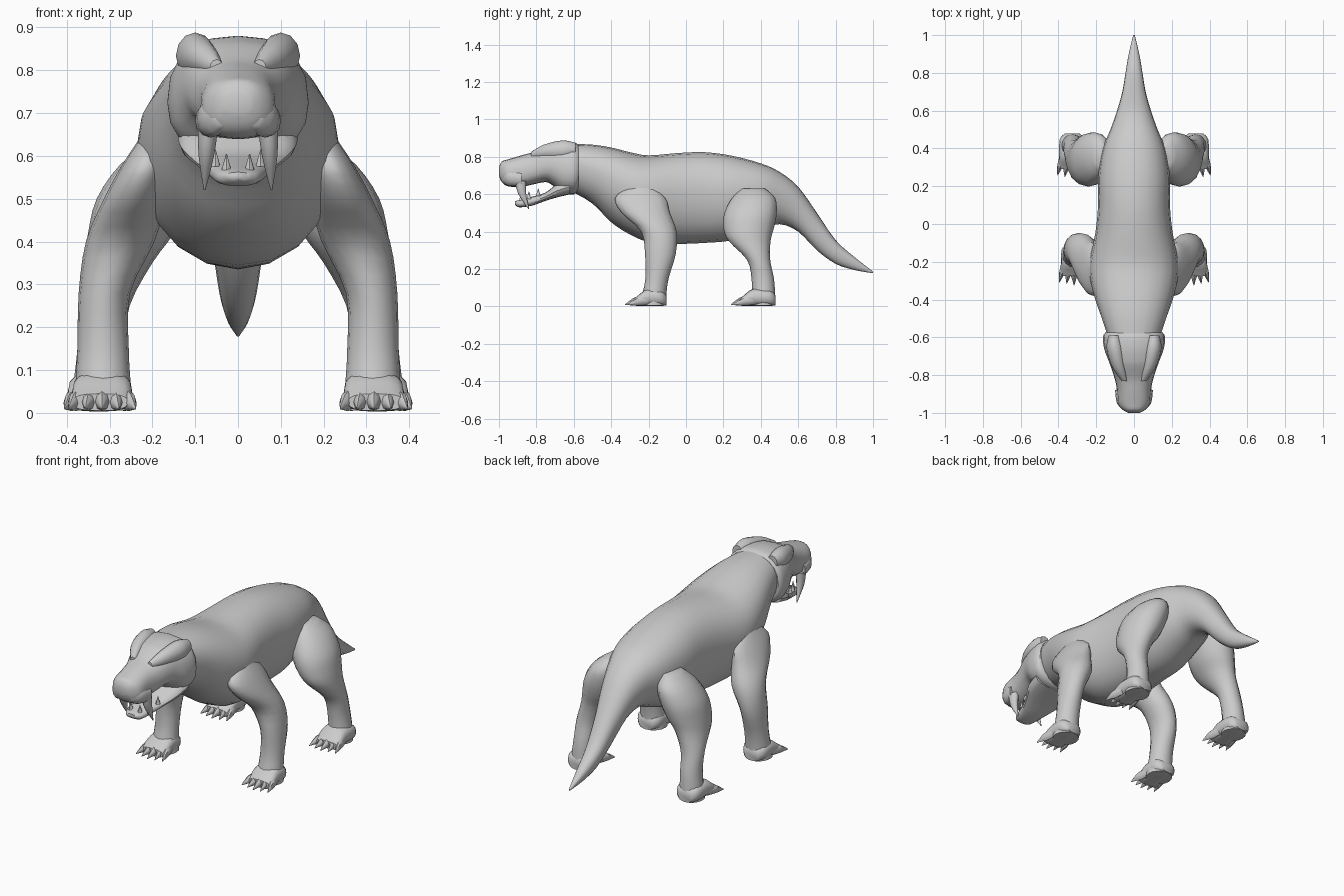
import bpy, bmesh, math

cube = bpy.data.objects.get("Cube")
if cube:
    bpy.data.objects.remove(cube, do_unlink=True)


def material(name, rgb):
    m = bpy.data.materials.new(name)
    m.use_nodes = True
    m.diffuse_color = (*rgb, 1)
    m.node_tree.nodes["Principled BSDF"].inputs["Base Color"].default_value = (*rgb, 1)
    return m


HIDE = material("grey hide", (0.6, 0.6, 0.6))


def smooth_rings(rings, steps):
    """Catmull-Rom interpolation between section parameters."""
    out = []
    for i in range(len(rings) - 1):
        p0, p1, p2, p3 = (rings[min(max(j, 0), len(rings) - 1)] for j in range(i - 1, i + 3))
        for s in range(steps):
            t = s / steps
            out.append([b + t * ((c - a) + t * ((2 * a - 5 * b + 4 * c - d)
                        + t * (3 * b - a - 3 * c + d))) / 2
                        for a, b, c, d in zip(p0, p1, p2, p3)])
    return out + [rings[-1]]


def bulge(v, e):
    return math.copysign(abs(v) ** e, v)


def along_y(ring, angle, mid, e):
    """Upright section: y, top, bottom, half width, centre x."""
    y, top, bottom, w, cx = ring
    zc = bottom + (top - bottom) * mid
    s = bulge(math.sin(angle), e)
    return (cx + w * bulge(math.cos(angle), e), y,
            zc + s * ((top - zc) if s > 0 else (zc - bottom)))


def along_z(ring, angle, mid, e):
    """Level section: z, centre x, centre y, x radius, y radius."""
    z, x, y, rx, ry = ring
    return (x + rx * bulge(math.cos(angle), e), y + ry * bulge(math.sin(angle), e), z)


def loft(name, section, rings, sides=16, steps=3, mid=0.5, e=1.0, mirror=False):
    rings = [(*r, 0) if len(r) == 4 else r for r in rings]
    bm = bmesh.new()
    loops = [[bm.verts.new(section(r, math.tau * k / sides, mid, e)) for k in range(sides)]
             for r in smooth_rings(rings, steps)]
    for a, b in zip(loops, loops[1:]):
        for k in range(sides):
            n = (k + 1) % sides
            bm.faces.new((a[k], a[n], b[n], b[k]))
    bm.faces.new(loops[0])
    bm.faces.new(loops[-1])
    bmesh.ops.recalc_face_normals(bm, faces=bm.faces)
    mesh = bpy.data.meshes.new(name)
    bm.to_mesh(mesh)
    bm.free()
    mesh.materials.append(HIDE)
    obj = bpy.data.objects.new(name, mesh)
    bpy.context.collection.objects.link(obj)
    if mirror:
        obj.modifiers.new("mirror", 'MIRROR')
    bpy.ops.object.select_all(action='DESELECT')
    obj.select_set(True)
    bpy.context.view_layer.objects.active = obj
    bpy.ops.object.shade_smooth_by_angle(angle=math.radians(45))
    return obj


# Neck, trunk and tail in one tapering sweep
loft("body", along_y, [
    (-.62, .87, .62, .13), (-.5, .865, .55, .17), (-.4, .85, .45, .205),
    (-.3, .825, .385, .23), (-.2, .808, .345, .235), (-.05, .82, .335, .205),
    (.1, .825, .34, .19), (.25, .805, .355, .19), (.4, .765, .41, .165),
    (.5, .72, .44, .125), (.6, .64, .4, .09), (.7, .5, .3, .062),
    (.8, .355, .228, .045), (.9, .265, .195, .028), (1, .187, .178, .004)],
    sides=20, mid=.58, e=.92)

# Skull with a deep muzzle, open jaw beneath
loft("skull", along_y, [
    (-1, .745, .7, .03), (-.985, .775, .665, .058), (-.95, .787, .642, .085),
    (-.88, .808, .64, .09), (-.82, .825, .652, .102), (-.75, .86, .665, .125),
    (-.71, .872, .645, .14), (-.66, .88, .605, .158), (-.6, .878, .6, .165),
    (-.575, .865, .62, .152)], sides=20, mid=.45, e=.82)
loft("lower_jaw", along_y, [
    (-.915, .562, .545, .025), (-.89, .57, .53, .05), (-.82, .588, .54, .07),
    (-.75, .61, .565, .1), (-.69, .655, .583, .132), (-.62, .68, .6, .14)], e=.75)
loft("brow_ridge", along_y, [
    (-.83, .825, .79, .015, .05), (-.76, .865, .79, .035, .08),
    (-.66, .888, .78, .045, .1), (-.59, .875, .8, .03, .105)], sides=12, mirror=True)
loft("nostril_pad", along_y, [
    (-.985, .72, .67, .018, .035), (-.95, .735, .645, .035, .055),
    (-.88, .72, .645, .025, .075)], sides=12, mirror=True)

# Teeth
loft("upper_fang", along_z, [
    (.67, .07, -.885, .024, .032), (.6, .074, -.875, .018, .022),
    (.52, .078, -.84, .002, .002)], sides=10, mirror=True)
for label, x, y, z in (("front", .027, -.88, .565), ("side", .053, -.84, .575),
                       ("back", .072, -.79, .59)):
    loft("lower_tooth_" + label, along_z, [
        (z, x, y, .012, .013), (z + .04, x, y, .001, .001)],
        sides=8, steps=1, mirror=True)

# Legs
loft("front_leg", along_z, [
    (.64, .2, -.24, .03, .07), (.58, .215, -.245, .055, .135),
    (.5, .24, -.215, .073, .13), (.4, .275, -.145, .08, .095),
    (.28, .312, -.137, .06, .082), (.15, .315, -.155, .06, .062),
    (.06, .315, -.17, .065, .065), (.005, .315, -.175, .068, .07)], mirror=True)
loft("hind_leg", along_z, [
    (.632, .17, .36, .035, .06), (.58, .195, .362, .08, .115),
    (.5, .225, .345, .105, .14), (.42, .25, .335, .1, .135),
    (.35, .28, .34, .08, .112), (.25, .313, .388, .06, .062),
    (.15, .32, .41, .055, .06), (.06, .325, .415, .06, .062),
    (.005, .325, .412, .063, .066)], mirror=True)

# Flat feet with five clawed toes
for label, heel, tip, cx in (("front", -.105, -.325, .317), ("hind", .478, .24, .327)):
    loft(label + "_foot", along_y, [
        (heel, .06, .006, .04, cx), (heel - .03, .09, .003, .066, cx),
        (tip + .12, .095, .003, .07, cx), (tip + .07, .06, .003, .07, cx + .003),
        (tip + .05, .045, .005, .065, cx + .005)], e=.75, mirror=True)
    for i in range(5):
        s = i - 2
        reach = tip + .008 * abs(s)
        loft(f"{label}_toe_{i + 1}", along_y, [
            (reach + .11, .06, .01, .014, cx + .026 * s),
            (reach + .06, .052, .004, .018, cx + .03 * s),
            (reach + .035, .04, .006, .012, cx + .034 * s),
            (reach, .013, .008, .001, cx + .039 * s)],
            sides=8, steps=2, mirror=True)
